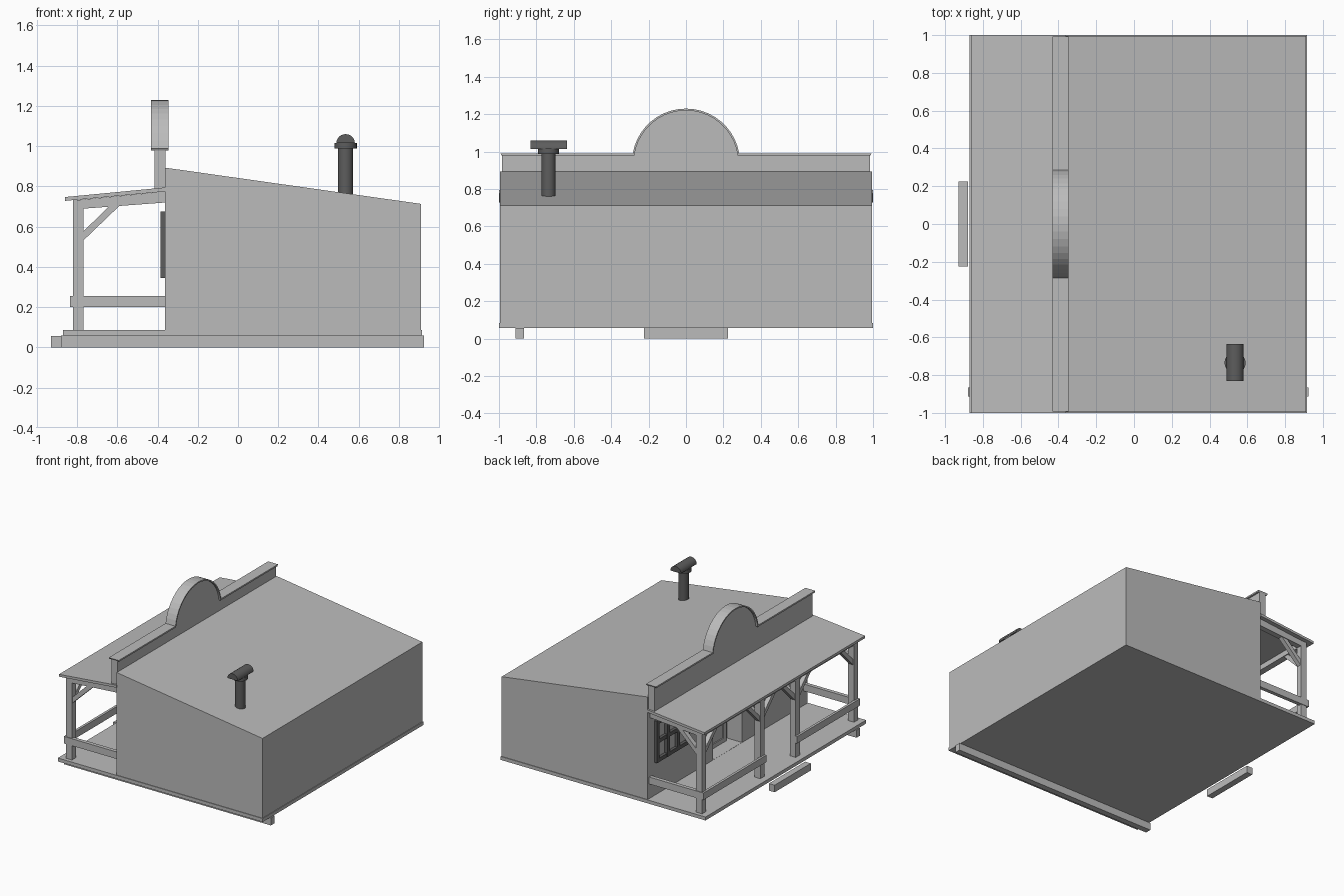
import bpy, bmesh, math
from mathutils import Vector

if "Cube" in bpy.data.objects:
    bpy.data.objects.remove(bpy.data.objects["Cube"])


def material(name, v):
    m = bpy.data.materials.new(name)
    m.diffuse_color = (v, v, v, 1)
    m.use_nodes = True
    m.node_tree.nodes["Principled BSDF"].inputs["Base Color"].default_value = m.diffuse_color
    return m


GREY = material("light grey", 0.50)
DARK = material("dark grey", 0.11)


def finish(name, bm, mat):
    bmesh.ops.recalc_face_normals(bm, faces=bm.faces)
    me = bpy.data.meshes.new(name)
    bm.to_mesh(me)
    bm.free()
    me.materials.append(mat)
    ob = bpy.data.objects.new(name, me)
    bpy.context.collection.objects.link(ob)
    return ob


def prism(name, pts, direction, mat=GREY):
    """Extrude a planar outline of 3D points along a vector."""
    bm = bmesh.new()
    f = bm.faces.new([bm.verts.new(p) for p in pts])
    r = bmesh.ops.extrude_face_region(bm, geom=[f])
    bmesh.ops.translate(bm, vec=Vector(direction),
                        verts=[v for v in r["geom"] if isinstance(v, bmesh.types.BMVert)])
    return finish(name, bm, mat)


def box(name, x, y, z, mat=GREY):
    pts = [(x[0], y[0], z[0]), (x[1], y[0], z[0]), (x[1], y[1], z[0]), (x[0], y[1], z[0])]
    return prism(name, pts, (0, 0, z[1] - z[0]), mat)


def side(name, xz, y0, y1, mat=GREY):
    """Profile drawn in the front view, extruded through y."""
    return prism(name, [(x, y0, z) for x, z in xz], (0, y1 - y0, 0), mat)


def face(name, yz, x0, x1, mat=GREY):
    """Profile drawn in the right view, extruded through x."""
    return prism(name, [(x0, y, z) for y, z in yz], (x1 - x0, 0, 0), mat)


# Floor, support beam and step
box("floor", (-0.87, 0.915), (-1, 1), (0.058, 0.085))
box("ground_beam", (-0.88, 0.925), (-0.912, -0.865), (0, 0.058))
box("step", (-0.93, -0.88), (-0.225, 0.225), (0, 0.056))

# Main building with sloping roof and a recessed doorway
walls = side("building", [(-0.362, 0.085), (0.91, 0.085), (0.91, 0.713), (-0.362, 0.893)], -0.995, 0.995)
cutter = box("doorway_cutter", (-0.5, -0.23), (-0.18, 0.18), (0.086, 0.68))
cutter.hide_render = True
mod = walls.modifiers.new("doorway", 'BOOLEAN')
mod.operation, mod.object, mod.solver = 'DIFFERENCE', cutter, 'EXACT'
bpy.context.view_layer.objects.active = walls
bpy.ops.object.modifier_apply(modifier="doorway")
bpy.data.objects.remove(cutter)

# Parapet wall with arched centre and overhanging cap
R, CZ = 0.289, 0.941
a0 = math.asin((0.988 - CZ) / R)


def arch(r, z):
    a = math.asin((z - CZ) / r)
    return [(r * math.cos(t), CZ + r * math.sin(t))
            for t in (a + (math.pi - 2 * a) * i / 20 for i in range(21))]


top_in = [(0.985, 0.978)] + arch(R - 0.01, 0.978) + [(-0.985, 0.978)]
top_out = [(0.992, 0.99)] + arch(R, 0.99) + [(-0.992, 0.99)]
face("parapet", top_in + [(-0.985, 0.775), (0.985, 0.775)], -0.415, -0.36)
face("parapet_cap", top_out + top_in[::-1], -0.432, -0.346)

# Porch roof
side("porch_roof", [(-0.86, 0.728), (-0.36, 0.775), (-0.36, 0.795), (-0.86, 0.747)], -1, 1)

# Porch posts, rafters and braces
box("porch_beam", (-0.82, -0.77), (-0.97, 0.97), (0.69, 0.732))
posts = (-0.945, -0.22, 0.22, 0.945)
for y in posts:
    box("porch_post", (-0.82, -0.768), (y - 0.025, y + 0.025), (0.085, 0.732))
    side("porch_rafter", [(-0.8, 0.687), (-0.36, 0.72), (-0.36, 0.775), (-0.8, 0.732)], y - 0.022, y + 0.022)
    side("wall_brace", [(-0.77, 0.53), (-0.59, 0.703), (-0.642, 0.70), (-0.77, 0.575)], y - 0.018, y + 0.018)
    for s in (-1, 1):
        if abs(y + s * 0.1) < 0.95:
            face("beam_brace", [(y + s * 0.02, 0.53), (y + s * 0.185, 0.695),
                                (y + s * 0.14, 0.695), (y + s * 0.02, 0.575)], -0.813, -0.777)

# Railings on the sides and the front, windows either side of the door
for s in (-1, 1):
    ys = sorted((s * 0.945, s * 0.975))
    box("side_rail", (-0.83, -0.36), ys, (0.2, 0.255))
    box("front_rail", (-0.835, -0.815), sorted((s * 0.19, s * 0.975)), (0.2, 0.255))
    y0, y1 = sorted((s * 0.50, s * 0.91))
    for i in range(4):
        t = y0 + (y1 - y0 - 0.03) * i / 3
        box("window_upright", (-0.386, -0.36), (t, t + 0.03), (0.345, 0.675), DARK)
    for i in range(3):
        z = 0.345 + 0.15 * i
        box("window_crossbar", (-0.385, -0.36), (y0, y1), (z, z + 0.03), DARK)

# Door with a raised frame
box("door", (-0.245, -0.225), (-0.14, 0.14), (0.085, 0.64))
for s in (-1, 1):
    box("door_stile", (-0.255, -0.24), sorted((s * 0.105, s * 0.14)), (0.085, 0.64))
for z in (0.085, 0.3, 0.605):
    box("door_rail", (-0.254, -0.24), (-0.14, 0.14), (z, z + 0.035))


# Chimney pipe, collar and half-round cowl
def disc(r, z):
    return [(0.535 + r * math.cos(math.tau * i / 20), -0.735 + r * math.sin(math.tau * i / 20), z) for i in range(20)]


pipe = prism("chimney_pipe", disc(0.038, 0.74), (0, 0, 0.25), DARK)
collar = prism("chimney_collar", disc(0.056, 0.988), (0, 0, 0.028), DARK)
cowl = side("chimney_cowl", [(0.535 + 0.046 * math.cos(math.pi * i / 12), 1.015 + 0.045 * math.sin(math.pi * i / 12))
                             for i in range(13)], -0.832, -0.635, DARK)

# Smooth the round parts
for ob in (pipe, collar, cowl):
    bpy.ops.object.select_all(action='DESELECT')
    ob.select_set(True)
    bpy.context.view_layer.objects.active = ob
    bpy.ops.object.shade_smooth_by_angle(angle=math.radians(35))
